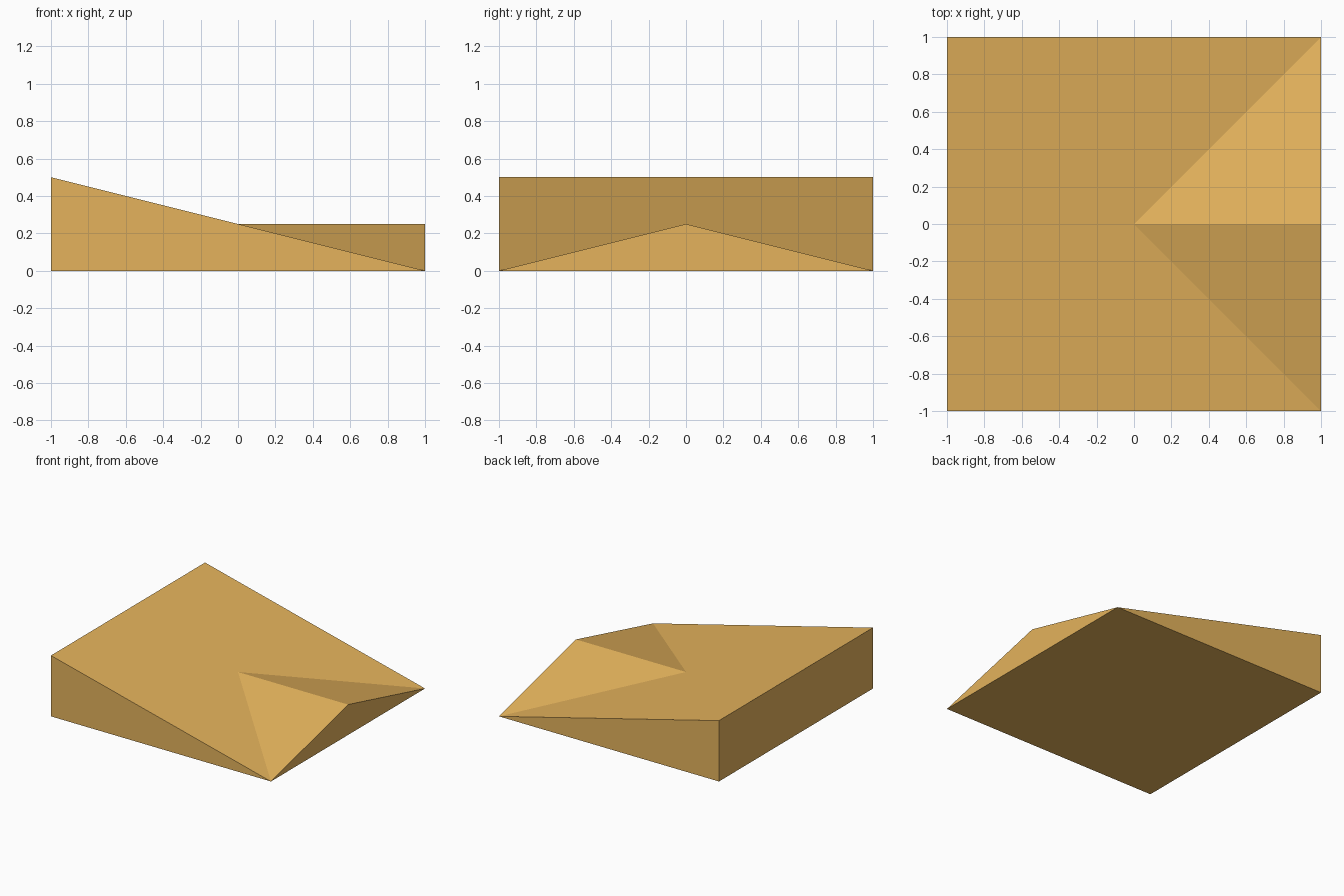
import bpy
import bmesh

default_cube = bpy.data.objects.get("Cube")
if default_cube:
    bpy.data.objects.remove(default_cube, do_unlink=True)

HALF, TALL, RIDGE = 1.0, 0.5, 0.25

# Flat ochre material
ochre = bpy.data.materials.new("ochre")
ochre.use_nodes = True
colour = (0.78, 0.45, 0.107, 1.0)
ochre.diffuse_color = colour
ochre.node_tree.nodes["Principled BSDF"].inputs["Base Color"].default_value = colour

bm = bmesh.new()

# Corners on each side: tall base, tall top and the thin low edge
base, top, low = {}, {}, {}
for side in (-1, 1):
    y = side * HALF
    base[side] = bm.verts.new((-HALF, y, 0))
    top[side] = bm.verts.new((-HALF, y, TALL))
    low[side] = bm.verts.new((HALF, y, 0))

# Level ridge from the middle of the slope to the low edge
ridge_start = bm.verts.new((0, 0, RIDGE))
ridge_end = bm.verts.new((HALF, 0, RIDGE))

# Side walls and ridge slopes, mirrored across y
for side in (-1, 1):
    bm.faces.new((base[side], low[side], top[side]))
    bm.faces.new((ridge_start, low[side], ridge_end))

# Underside, tall wall, gable end and main slope
bm.faces.new((base[-1], base[1], low[1], low[-1]))
bm.faces.new((base[-1], top[-1], top[1], base[1]))
bm.faces.new((low[-1], low[1], ridge_end))
bm.faces.new((top[-1], low[-1], ridge_start, low[1], top[1]))

bmesh.ops.recalc_face_normals(bm, faces=bm.faces[:])
mesh = bpy.data.meshes.new("sloped_roof_with_gable")
bm.to_mesh(mesh)
bm.free()
mesh.materials.append(ochre)

roof = bpy.data.objects.new("sloped_roof_with_gable", mesh)
bpy.context.collection.objects.link(roof)
